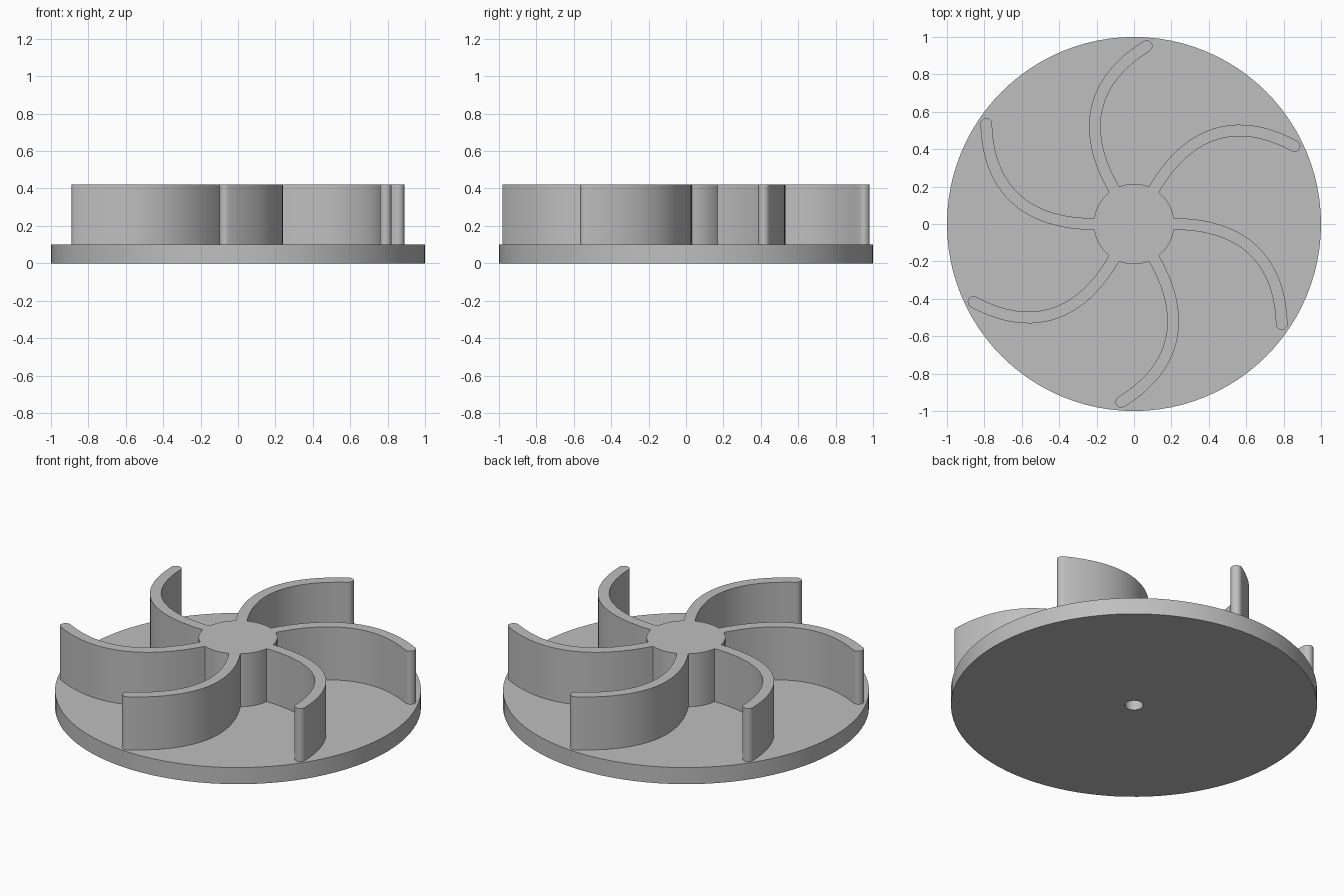
import bpy, bmesh, math
from mathutils import Vector, Matrix
from mathutils.geometry import interpolate_bezier

BLADES = 6
HUB_R, HALF_T = 0.215, 0.031
DISC_TOP, BLADE_TOP = 0.1, 0.42

old = bpy.data.objects.get("Cube")
if old:
    bpy.data.objects.remove(old, do_unlink=True)

grey = bpy.data.materials.new("plain_grey")
grey.use_nodes = True
colour = (0.52, 0.52, 0.52, 1)
grey.diffuse_color = colour
grey.node_tree.nodes["Principled BSDF"].inputs["Base Color"].default_value = colour


def finish(bm, name, angle):
    mesh = bpy.data.meshes.new(name)
    bm.to_mesh(mesh)
    bm.free()
    mesh.materials.append(grey)
    obj = bpy.data.objects.new(name, mesh)
    bpy.context.collection.objects.link(obj)
    bpy.ops.object.select_all(action='DESELECT')
    obj.select_set(True)
    bpy.context.view_layer.objects.active = obj
    bpy.ops.object.shade_smooth_by_angle(angle=math.radians(angle))
    return obj


def polar(r, a):
    return Vector((r * math.cos(a), r * math.sin(a), 0))


# Base disc with a blind shaft bore, turned from a profile
def base_disc(sides=96):
    profile = [(0.05, 0.3), (0.05, 0), (1, 0), (1, DISC_TOP), (0.2, DISC_TOP)]
    bm = bmesh.new()
    rings = [[bm.verts.new(polar(r, math.tau * i / sides) + Vector((0, 0, z)))
              for i in range(sides)] for r, z in profile]
    for a, b in zip(rings, rings[1:]):
        for i in range(sides):
            j = (i + 1) % sides
            bm.faces.new((a[i], a[j], b[j], b[i]))
    bm.faces.new(rings[0][::-1])
    return finish(bm, "base_disc", 30)


# One blade outline: out along one side, round the tip, back along the other
def blade_outline():
    path = interpolate_bezier(Vector((0.213, 0, 0)), Vector((0.57, 0, 0)),
                              Vector((0.78, -0.18, 0)), Vector((0.79, -0.535, 0)), 21)
    right, left = [], []
    for i, p in enumerate(path):
        t = (path[min(i + 1, len(path) - 1)] - path[max(i - 1, 0)]).normalized()
        if i == 0:
            t = Vector((1, 0, 0))
        n = Vector((-t.y, t.x, 0)) * HALF_T
        right.append(p - n)
        left.append(p + n)
    tip = [path[-1] + Matrix.Rotation(math.pi * k / 8, 3, 'Z') @ -n for k in range(1, 8)]
    return right + tip + left[::-1]


# Hub and blades share one outline, raised from the disc
def hub_and_blades():
    step = math.tau / BLADES
    gap = math.asin(HALF_T / HUB_R)
    arc = [polar(HUB_R, gap + (step - 2 * gap) * k / 10) for k in range(1, 10)]
    sector = blade_outline() + arc
    loop = [Matrix.Rotation(step * s, 3, 'Z') @ p for s in range(BLADES) for p in sector]
    bm = bmesh.new()
    low = [bm.verts.new((p.x, p.y, DISC_TOP)) for p in loop]
    high = [bm.verts.new((p.x, p.y, BLADE_TOP)) for p in loop]
    for i in range(len(loop)):
        j = (i + 1) % len(loop)
        bm.faces.new((low[i], low[j], high[j], high[i]))
    bm.faces.new(high)
    return finish(bm, "hub_and_blades", 30)


base_disc()
hub_and_blades()
